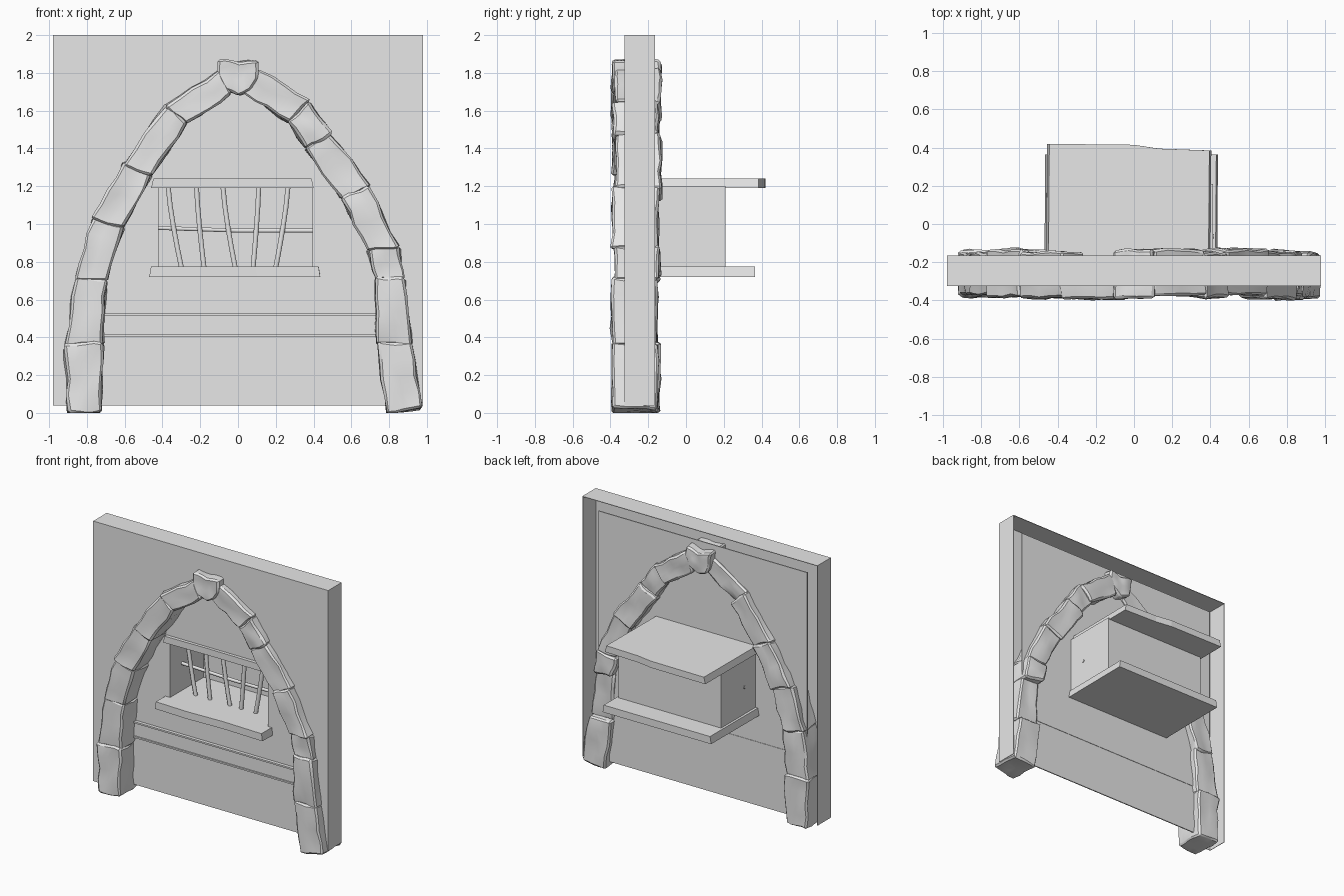
import bpy, bmesh, math, random
from mathutils import Vector, noise

random.seed(4)
cube = bpy.data.objects.get("Cube")
if cube:
    bpy.data.objects.remove(cube, do_unlink=True)

grey = bpy.data.materials.new("plain_grey")
grey.use_nodes = True
grey.diffuse_color = (0.8, 0.8, 0.8, 1)
grey.node_tree.nodes["Principled BSDF"].inputs["Base Color"].default_value = grey.diffuse_color


def finish(name, bm):
    bmesh.ops.recalc_face_normals(bm, faces=bm.faces)
    mesh = bpy.data.meshes.new(name)
    bm.to_mesh(mesh)
    bm.free()
    mesh.materials.append(grey)
    obj = bpy.data.objects.new(name, mesh)
    bpy.context.collection.objects.link(obj)
    return obj


def prism_bm(pts, lo, hi, upright=True, taper=1.0):
    """Extrude an outline: x-z outlines along y, or x-y outlines along z."""
    bm = bmesh.new()
    def put(p, d, s):
        return bm.verts.new((p[0] * s, d, p[1]) if upright else (p[0] * s, p[1], d))
    a = [put(p, lo, 1.0) for p in pts]
    b = [put(p, hi, taper) for p in pts]
    bm.faces.new(a)
    bm.faces.new(b[::-1])
    for i in range(len(pts)):
        j = (i + 1) % len(pts)
        bm.faces.new((a[i], b[i], b[j], a[j]))
    return bm


def prism(name, pts, lo, hi, **kw):
    return finish(name, prism_bm(pts, lo, hi, **kw))


def box(name, x0, x1, y0, y1, z0, z1):
    return prism(name, [(x0, z0), (x1, z0), (x1, z1), (x0, z1)], y0, y1)


def tube(name, pts, radius):
    curve = bpy.data.curves.new(name, "CURVE")
    curve.dimensions = "3D"
    curve.bevel_depth = radius
    curve.bevel_resolution = 1
    curve.use_fill_caps = True
    spline = curve.splines.new("POLY")
    spline.points.add(len(pts) - 1)
    for point, co in zip(spline.points, pts):
        point.co = (*co, 1)
    curve.materials.append(grey)
    obj = bpy.data.objects.new(name, curve)
    bpy.context.collection.objects.link(obj)


stones = []


def stone(name, pts, back):
    bm = prism_bm(pts, random.uniform(-.395, -.37), back)
    bmesh.ops.recalc_face_normals(bm, faces=bm.faces)
    bmesh.ops.bevel(bm, geom=bm.edges[:], offset=0.012, segments=1, affect="EDGES")
    bmesh.ops.triangulate(bm, faces=[f for f in bm.faces if len(f.verts) > 4])
    bmesh.ops.subdivide_edges(bm, edges=bm.edges[:], cuts=3, use_grid_fill=True)
    shift = Vector((random.random() * 9, random.random() * 9, 0))
    for v in bm.verts:
        v.co += noise.noise_vector(v.co * 10 + shift) * 0.017
        v.co.z = max(v.co.z, 0)
    stones.append(finish(name, bm))


# Arch joints: outer x, outer z, inner x, inner z, from the foot up
left_joints = [(.97, .03, .79, 0), (.92, .365, .74, .365), (.88, .71, .73, .71),
               (.85, .88, .69, .86), (.70, 1.20, .55, 1.13), (.49, 1.48, .36, 1.40),
               (.37, 1.65, .27, 1.54), (.11, 1.82, .04, 1.69)]
right_joints = [(-.90, 0, -.73, .01), (-.91, .365, -.72, .365), (-.86, .715, -.70, .70),
                (-.77, 1.03, -.61, .98), (-.60, 1.32, -.46, 1.26), (-.38, 1.63, -.27, 1.53),
                (-.10, 1.81, -.04, 1.69)]
shallow = {"left_arch_stone_2", "right_arch_stone_6"}
for side, joints in (("left", left_joints), ("right", right_joints)):
    for i, (a, b) in enumerate(zip(joints, joints[1:])):
        name = f"{side}_arch_stone_{i + 1}"
        quad = [Vector(a[:2]), Vector(a[2:]), Vector(b[2:]), Vector(b[:2])]
        mid = sum(quad, Vector((0, 0))) / 4
        back = -.185 if name in shallow else random.uniform(-.155, -.13)
        stone(name, [mid + (p - mid) * 1.04 for p in quad], back)
stone("keystone", [(-.11, 1.87), (.0, 1.855), (.10, 1.87), (.10, 1.77), (.07, 1.71),
                   (0, 1.68), (-.07, 1.71), (-.10, 1.79)], -.135)

# Wall: a thin front sheet with an arched opening, plus side and top sheets, open behind
W, Z0, Z1, FRONT, BACK, T = 0.98, 0.04, 2.0, -0.325, -0.165, 0.004
def middle(j):
    return ((j[0] + j[2]) / 2, max((j[1] + j[3]) / 2, Z0))
arch = [middle(j) for j in left_joints] + [middle(j) for j in right_joints[::-1]]
prism("wall_front", [(-W, Z0), (-W, Z1), (W, Z1), (W, Z0)] + arch, FRONT, FRONT + T)
box("wall_right_side", -W, -W + T, FRONT, BACK, Z0, Z1)
box("wall_left_side", W - T, W, FRONT, BACK, Z0, Z1)
box("wall_top", -W, W, FRONT, BACK, Z1 - T, Z1)

# Recessed panel, standing clear of the wall sheets, around the window opening
X0, X1, S0, S1 = -0.43, 0.405, 0.77, 1.2
PX, P0, P1 = 0.87, -0.208, -0.2
box("panel_bottom", -PX, PX, P0, P1, Z0, S0)
box("panel_top", -PX, PX, P0, P1, S1, 1.905)
box("panel_right", -PX, X0, P0, P1, S0, S1)
box("panel_left", X1, PX, P0, P1, S0, S1)

# Ledge across the recess
box("ledge", -.76, .78, P0 - .015, P1 + .003, .415, .52)
for z in (.405, .515):
    box("ledge_lip", -.76, .78, P0 - .025, P0, z, z + .012)

# Window box
box("box_right_side", X0 - .01, X0 + .01, P0, .21, S0, S1)
box("box_left_side", X1 - .01, X1 + .01, P0, .21, S0, S1)
box("box_back", X0, X1, .19, .21, S0, S1)
prism("box_roof", [(-.46, -.235), (-.1, -.23), (.40, -.235), (.405, .385), (.13, .395),
                   (0, .415), (-.455, .42)], 1.19, 1.24, upright=False, taper=.975)
prism("window_sill", [(-.47, -.32), (-.2, -.33), (.1, -.32), (.435, -.33), (.44, .365),
                      (-.465, .365)], .72, .775, upright=False, taper=.98)

# Gently bent window bars and the cross bar
for top, bottom in ((-.37, -.30), (-.22, -.18), (-.08, -.015), (.11, .08), (.265, .2)):
    path = [(top + (bottom - top) * t ** 1.3, -.075, S1 + (S0 - S1) * t)
            for t in (0, .25, .5, .75, 1)]
    tube("window_bar", path, .015)
tube("cross_bar", [(X0 - .015, -.065, .98), (0, -.065, .965), (X1 + .015, -.065, .965)], .012)

# Smooth the stones but keep their chipped edges
bpy.ops.object.select_all(action="DESELECT")
for obj in stones:
    obj.select_set(True)
bpy.context.view_layer.objects.active = stones[0]
bpy.ops.object.shade_smooth_by_angle(angle=math.radians(30))
